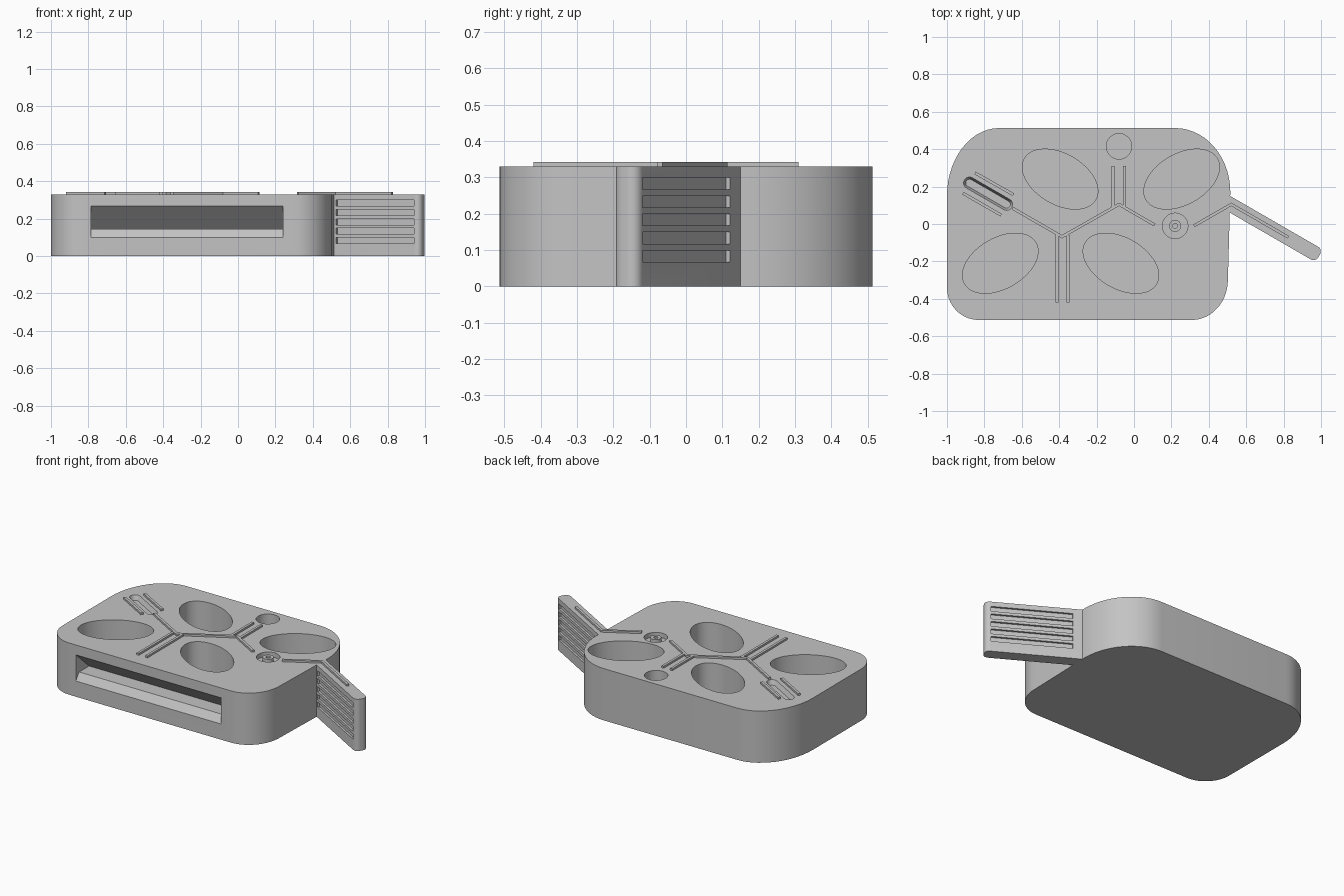
import bpy, bmesh, math
from mathutils import Matrix, Vector

cube = bpy.data.objects.get("Cube")
if cube:
    bpy.data.objects.remove(cube, do_unlink=True)

TOP = 0.33
grey = bpy.data.materials.new("plain grey")
grey.use_nodes = True
colour = (0.55, 0.55, 0.55, 1)
grey.diffuse_color = colour
grey.node_tree.nodes["Principled BSDF"].inputs["Base Color"].default_value = colour


def prism(bm, points, z0, z1, matrix=Matrix(), low=None):
    """Extrude an anticlockwise outline; low is an optional smaller base outline."""
    base = [bm.verts.new(matrix @ Vector((x, y, z0))) for x, y in (low or points)]
    roof = [bm.verts.new(matrix @ Vector((x, y, z1))) for x, y in points]
    bm.faces.new(base[::-1])
    bm.faces.new(roof)
    n = len(base)
    for i in range(n):
        j = (i + 1) % n
        bm.faces.new((base[i], base[j], roof[j], roof[i]))


def make(name, bm):
    bmesh.ops.recalc_face_normals(bm, faces=bm.faces)
    mesh = bpy.data.meshes.new(name)
    bm.to_mesh(mesh)
    bm.free()
    mesh.materials.append(grey)
    obj = bpy.data.objects.new(name, mesh)
    bpy.context.collection.objects.link(obj)
    return obj


def carve(obj, bm):
    """Cut the shapes in bm out of obj and throw the cutter away."""
    cutter = make("cutter", bm)
    cutter.hide_render = True
    mod = obj.modifiers.new("cut", 'BOOLEAN')
    mod.operation, mod.solver, mod.object = 'DIFFERENCE', 'EXACT', cutter
    graph = bpy.context.evaluated_depsgraph_get()
    mesh = bpy.data.meshes.new_from_object(obj.evaluated_get(graph))
    obj.modifiers.clear()
    obj.data = mesh
    bpy.data.objects.remove(cutter, do_unlink=True)


def rounded(corners, steps=14):
    """Outline from (start, corner, end) triples joined by elliptical arcs."""
    out = []
    for a, c, b in corners:
        a, c, b = Vector(a), Vector(c), Vector(b)
        for i in range(steps + 1):
            t = math.pi / 2 * i / steps
            out.append(tuple(c + (a - c) * (1 - math.sin(t)) + (b - c) * (1 - math.cos(t))))
    return out


def ellipse(x, y, a, b, degrees=0, n=64):
    r = math.radians(degrees)
    out = []
    for i in range(n):
        t = math.tau * i / n
        u, v = a * math.cos(t), b * math.sin(t)
        out.append((x + u * math.cos(r) - v * math.sin(r), y + u * math.sin(r) + v * math.cos(r)))
    return out


def capsule(x, y, half, radius, degrees):
    r = math.radians(degrees)
    out = []
    for side in (1, -1):
        for i in range(13):
            t = r + math.pi * (i / 12 - 0.5) + (0 if side > 0 else math.pi)
            out.append((x + side * half * math.cos(r) + radius * math.cos(t),
                        y + side * half * math.sin(r) + radius * math.sin(t)))
    return out


def strip(points, half=0.008):
    """Outline of a mitred line of constant width."""
    pts = [Vector(p) for p in points]
    left, right = [], []
    for i, p in enumerate(pts):
        dirs = []
        if i > 0:
            dirs.append((p - pts[i - 1]).normalized())
        if i < len(pts) - 1:
            dirs.append((pts[i + 1] - p).normalized())
        d = sum(dirs, Vector((0, 0))).normalized()
        normal = Vector((-d.y, d.x)) * (half / d.dot(dirs[0]))
        left.append(tuple(p + normal))
        right.append(tuple(p - normal))
    return right + left[::-1]


# Main block
bm = bmesh.new()
prism(bm, rounded([
    ((0.515, 0.17), (0.515, 0.513), (0.22, 0.513)),
    ((-0.72, 0.513), (-1, 0.513), (-1, 0.15)),
    ((-1, -0.34), (-1, -0.513), (-0.83, -0.513)),
    ((0.31, -0.513), (0.50, -0.513), (0.502, -0.3)),
]), 0, TOP)
body = make("body", bm)

# Pockets sunk into the top
bm = bmesh.new()
for x, y, tilt in ((-0.395, 0.24, -30), (0.255, 0.24, 30), (-0.715, -0.21, 30), (-0.07, -0.21, -30)):
    prism(bm, ellipse(x, y, 0.22, 0.135, tilt), 0.07, 0.4)
prism(bm, ellipse(-0.08, 0.415, 0.068, 0.068, n=40), 0.15, 0.4)
prism(bm, ellipse(0.22, -0.01, 0.068, 0.068, n=40), TOP - 0.03, 0.4)
prism(bm, capsule(-0.78, 0.162, 0.115, 0.032, -30), TOP - 0.03, TOP + 0.001,
      low=capsule(-0.78, 0.162, 0.115, 0.02, -30))
# Front tray: bevelled lip, flat floor, sloping ceiling
sideways = Matrix(((0, 0, 1, 0), (1, 0, 0, 0), (0, 1, 0, 0), (0, 0, 0, 1)))
prism(bm, [(-0.56, 0.10), (-0.513, 0.10), (-0.48, 0.145), (-0.38, 0.145),
           (-0.513, 0.267), (-0.56, 0.267)], -0.785, 0.24, sideways)
carve(body, bm)

# Small hollow post in the round recess
bm = bmesh.new()
prism(bm, ellipse(0.22, -0.01, 0.032, 0.032, n=32), TOP - 0.04, TOP)
post = make("ring_post", bm)
bm = bmesh.new()
prism(bm, ellipse(0.22, -0.01, 0.013, 0.013, n=24), TOP - 0.03, TOP + 0.05)
carve(post, bm)

# Handle, built along its own axis with its tip at the origin
place = Matrix.Translation((0.99, -0.17, 0)) @ Matrix.Rotation(math.radians(-30), 4, 'Z')
W, R = 0.039, 0.03
bm = bmesh.new()
prism(bm, [(-0.58, W), (-0.58, -W)] + rounded([
    ((-R, -W), (0, -W), (0, R - W)), ((0, W - R), (0, W), (-R, W))], 8), 0, TOP, place)
handle = make("handle", bm)

# Grip grooves on both handle faces
bm = bmesh.new()
for row in range(5):
    z = 0.083 + 0.05 * row
    for side in (1, -1):
        y0, y1 = sorted((side * (W - 0.013), side * (W + 0.02)))
        prism(bm, [(-0.515, y0), (-0.034, y0), (-0.034, y1), (-0.515, y1)], z - 0.016, z + 0.016, place)
carve(handle, bm)

# Raised lines on the top
lines = {
    "long_ridge": [(-0.65, 0.085), (-0.385, -0.068), (-0.08, 0.105), (0.11, -0.005)],
    "handle_ridge": [(0.32, -0.01), (0.52, 0.105), (0.825, -0.071)],
    "slot_ridge_back": [(-0.85, 0.273), (-0.645, 0.157)],
    "slot_ridge_front": [(-0.915, 0.165), (-0.71, 0.047)],
    "front_ridge_right": [(-0.413, -0.42), (-0.413, -0.06)],
    "front_ridge_left": [(-0.352, -0.42), (-0.352, -0.06)],
    "back_ridge_right": [(-0.112, 0.09), (-0.112, 0.31)],
    "back_ridge_left": [(-0.052, 0.09), (-0.052, 0.31)],
}
parts = [body, post, handle]
for name, path in lines.items():
    bm = bmesh.new()
    prism(bm, strip(path), TOP - 0.01, TOP + 0.012)
    parts.append(make(name, bm))

# Smooth the curved walls, keep the edges sharp
bpy.ops.object.select_all(action='DESELECT')
for obj in parts:
    obj.select_set(True)
bpy.context.view_layer.objects.active = body
bpy.ops.object.shade_smooth_by_angle(angle=math.radians(30))
